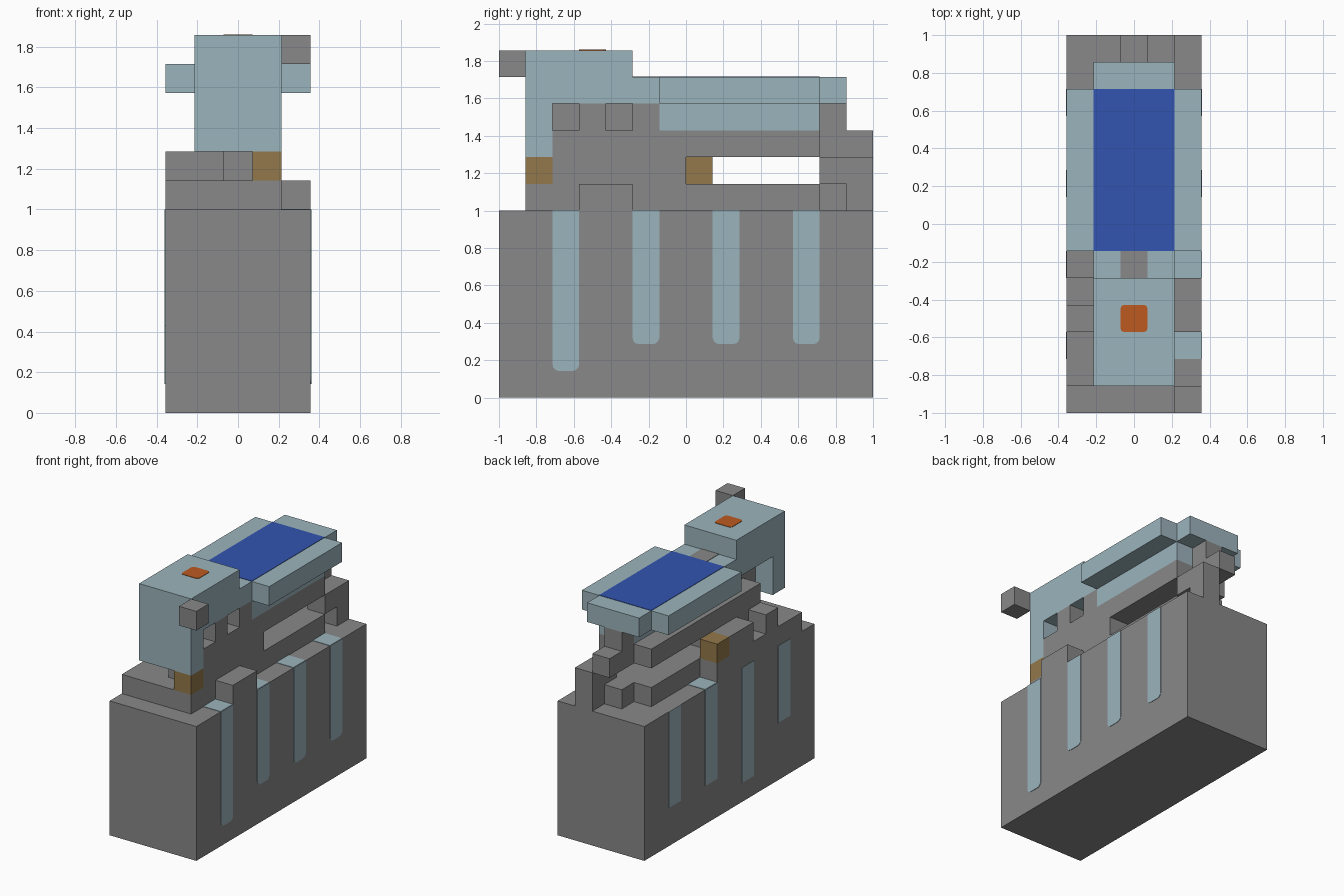
import bpy, bmesh
from mathutils import Vector

U = 1 / 7          # one block
T = 0.003          # thickness of painted plates

cube = bpy.data.objects.get("Cube")
if cube:
    bpy.data.objects.remove(cube, do_unlink=True)


def material(name, rgb):
    m = bpy.data.materials.new(name)
    m.use_nodes = True
    m.diffuse_color = (*rgb, 1)
    m.node_tree.nodes["Principled BSDF"].inputs["Base Color"].default_value = (*rgb, 1)
    return m


GREY = material("stone grey", (0.246, 0.246, 0.246))
PALE = material("pale blue", (0.33, 0.456, 0.503))
BROWN = material("brown", (0.296, 0.188, 0.069))
BLUE = material("deep blue", (0.033, 0.09, 0.434))
ORANGE = material("orange", (0.503, 0.102, 0.014))


def point(i, j, k):
    return Vector(((i - 2.5) * U, (j - 7) * U, k * U))


def add_box(bm, lo, hi):
    size = hi - lo
    verts = bmesh.ops.create_cube(bm, size=1)["verts"]
    for v in verts:
        v.co = (lo + hi) / 2 + Vector(a * b for a, b in zip(v.co, size))
    return verts


def finish(name, bm, mat):
    me = bpy.data.meshes.new(name)
    bm.to_mesh(me)
    bm.free()
    me.materials.append(mat)
    ob = bpy.data.objects.new(name, me)
    bpy.context.collection.objects.link(ob)
    return ob


def blocks(name, mat, *spans):
    """Each span is ((i range), (j range), (k range)) in block units."""
    bm = bmesh.new()
    for span in spans:
        add_box(bm, point(*[s[0] for s in span]), point(*[s[1] for s in span]))
    return finish(name, bm, mat)


def top_plate(name, mat, i, j, k, radius=0):
    """Thin painted plate on an upward face."""
    bm = bmesh.new()
    add_box(bm, point(i[0], j[0], k), point(i[1], j[1], k) + Vector((0, 0, T)))
    if radius:
        edges = [e for e in bm.edges if abs(e.verts[0].co.z - e.verts[1].co.z) > T / 2]
        bmesh.ops.bevel(bm, geom=edges, offset=radius, segments=3, affect='EDGES', profile=0.5)
    return finish(name, bm, mat)


def side_stripe(name, side, j, k):
    """Drip down one long side, rounded at its lower corners."""
    bm = bmesh.new()
    i = 5 if side > 0 else 0
    add_box(bm, point(i, j, k), point(i, j + 1, 7) + Vector((side * T, 0, 0)))
    low = point(i, j, k).z + T
    edges = [e for e in bm.edges
             if all(v.co.z < low for v in e.verts)
             and abs(e.verts[0].co.x - e.verts[1].co.x) > T / 2]
    bmesh.ops.bevel(bm, geom=edges, offset=0.035, segments=3, affect='EDGES', profile=0.5)
    bmesh.ops.recalc_face_normals(bm, faces=bm.faces)
    return finish(name, bm, PALE)


# base with its drips
blocks("base", GREY, ((0, 5), (0, 14), (0, 7)))
for j, left_low, right_low in ((2, 1, 3), (5, 2, 1), (8, 2, 2), (11, 2, 2)):
    side_stripe("left_stripe", 1, j, left_low)
    side_stripe("right_stripe", -1, j, right_low)
    top_plate("left_stripe_top", PALE, (4, 5), (j, j + 1), 7)
top_plate("right_stripe_top", PALE, (0, 1), (8, 9), 7)

# stepped ground layer
blocks("lower_layer", GREY,
       ((0, 4), (1, 8), (7, 8)),
       ((1, 4), (8, 12), (7, 8)),
       ((2, 3), (12, 13), (7, 8)),
       ((4, 5), (3, 5), (7, 8)))

# body wall with an open slot behind it
blocks("body", GREY,
       ((3, 4), (2, 7), (8, 9)),
       ((2, 3), (2, 7), (8, 9)),
       ((1, 2), (3, 7), (8, 9)),
       ((2, 4), (2, 3), (9, 10)),
       ((1, 4), (3, 12), (9, 10)))
blocks("right_steps", GREY,
       ((0, 1), (3, 4), (8, 9)),
       ((0, 1), (5, 7), (8, 9)))

# neck with two notches on the left
blocks("neck", GREY,
       ((2, 3), (2, 6), (10, 11)),
       ((3, 4), (3, 4), (10, 11)),
       ((3, 4), (5, 6), (10, 11)))

# rear support
blocks("rear_support", GREY,
       ((3, 4), (13, 14), (7, 9)),
       ((3, 4), (12, 13), (8, 9)),
       ((2, 3), (12, 14), (9, 10)),
       ((2, 3), (12, 13), (10, 11)))

# brown blocks
blocks("front_brown_block", BROWN, ((3, 4), (1, 2), (8, 9)))
blocks("right_brown_block", BROWN, ((0, 1), (7, 8), (8, 9)))

# head
blocks("head", PALE,
       ((1, 4), (1, 2), (9, 13)),
       ((1, 4), (2, 5), (11, 13)),
       ((1, 4), (5, 6), (11, 12)))
blocks("head_knob", GREY, ((4, 5), (0, 1), (12, 13)))
top_plate("head_spot", ORANGE, (2, 3), (3, 4), 13, radius=0.02)
top_plate("neck_spot", GREY, (2, 3), (5, 6), 12)

# roof slab, its core and the coloured panel
blocks("roof", PALE,
       ((0, 5), (6, 12), (11, 12)),
       ((1, 4), (12, 13), (11, 12)))
blocks("roof_core", PALE, ((2, 4), (6, 12), (10, 11)))
top_plate("roof_panel", BLUE, (1, 4), (6, 12), 12)
